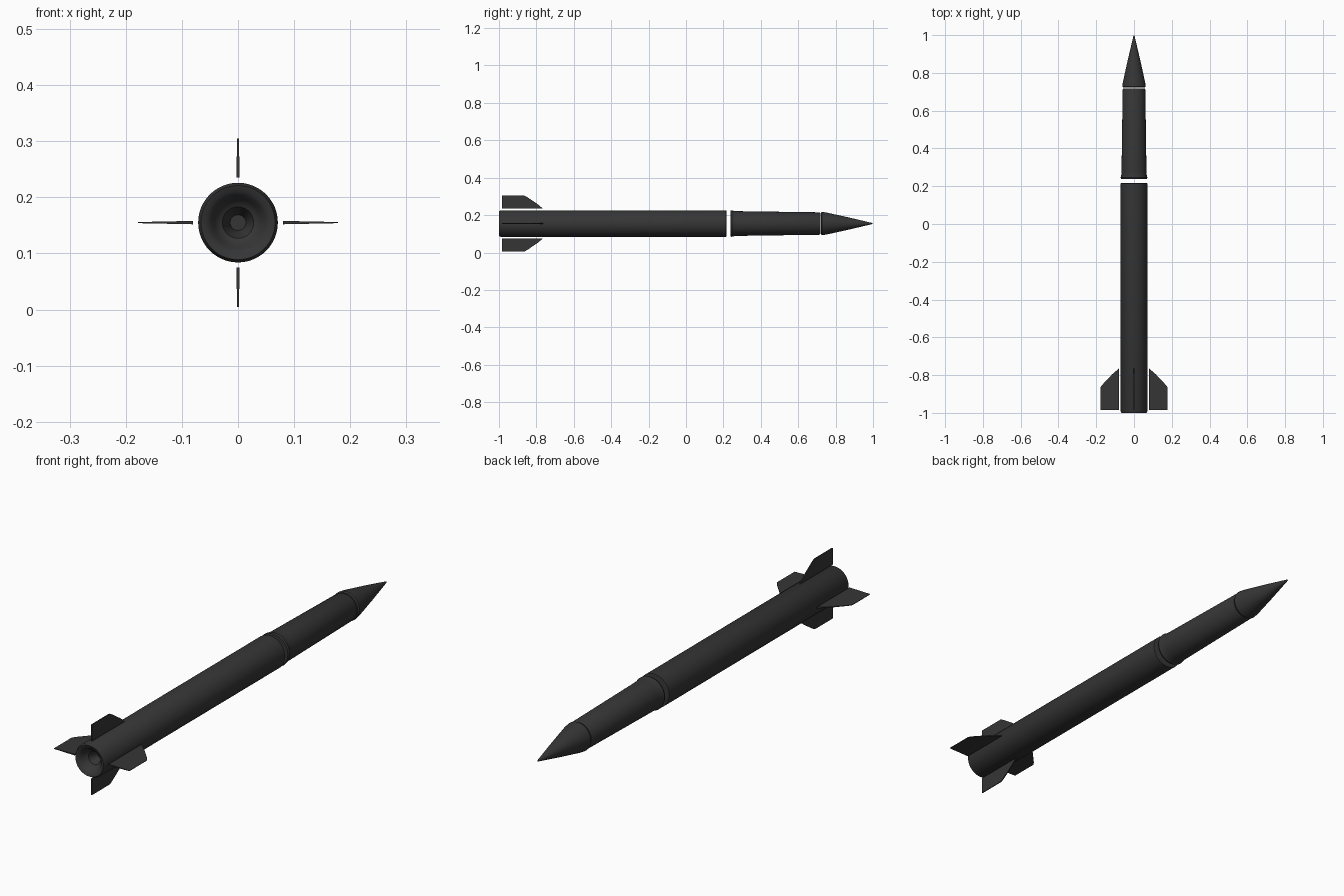
import bpy, bmesh, math
from mathutils import Matrix, Vector

cube = bpy.data.objects.get("Cube")
if cube:
    bpy.data.objects.remove(cube, do_unlink=True)

AXIS_Z = 0.155
SIDES = 48

dark_grey = bpy.data.materials.new("dark_grey")
dark_grey.use_nodes = True
colour = (0.036, 0.036, 0.036, 1)
dark_grey.diffuse_color = colour
dark_grey.node_tree.nodes["Principled BSDF"].inputs["Base Color"].default_value = colour


def finish(name, bm, angle):
    bmesh.ops.recalc_face_normals(bm, faces=bm.faces)
    mesh = bpy.data.meshes.new(name)
    bm.to_mesh(mesh)
    bm.free()
    mesh.materials.append(dark_grey)
    obj = bpy.data.objects.new(name, mesh)
    bpy.context.collection.objects.link(obj)
    bpy.ops.object.select_all(action="DESELECT")
    obj.select_set(True)
    bpy.context.view_layer.objects.active = obj
    bpy.ops.object.shade_smooth_by_angle(angle=math.radians(angle))
    return obj


def lathe(name, profile):
    """Spin (radius, y) points around the long axis."""
    bm = bmesh.new()
    verts = [bm.verts.new((r, y, AXIS_Z)) for r, y in profile]
    edges = [bm.edges.new(pair) for pair in zip(verts, verts[1:])]
    bmesh.ops.spin(bm, geom=verts + edges, cent=(0, 0, AXIS_Z), axis=(0, 1, 0),
                   angle=math.tau, steps=SIDES, use_merge=True)
    bmesh.ops.remove_doubles(bm, verts=bm.verts, dist=0.0002)
    return finish(name, bm, 35)


def fin(name, turn, root_half, tip_half):
    """Clipped fin, standing just off the hull, turned about the long axis."""
    outline = [(0.08, -0.985), (0.15, -0.985), (0.15, -0.865),
               (0.142, -0.85), (0.105, -0.795), (0.08, -0.765)]
    bm = bmesh.new()
    sides = []
    for s in (1, -1):
        ring = []
        for r, y in outline:
            half = root_half + (tip_half - root_half) * (r - 0.08) / 0.07
            ring.append(bm.verts.new((r, y, s * half)))
        sides.append(ring)
        bm.faces.new(ring)
    a, b = sides
    for i in range(len(outline)):
        j = (i + 1) % len(outline)
        bm.faces.new((a[i], a[j], b[j], b[i]))
    if abs(math.sin(turn)) < 0.5:
        # side fins reach further out
        for v in bm.verts:
            v.co.x = 0.08 + (v.co.x - 0.08) * 1.4
    bmesh.ops.transform(bm, verts=bm.verts,
                        matrix=Matrix.Translation(Vector((0, 0, AXIS_Z)))
                        @ Matrix.Rotation(turn, 4, "Y"))
    return finish(name, bm, 20)


# Long lower stage with the recessed engine nozzle in its tail
lathe("lower_stage", [
    (0, -0.925), (0.014, -0.925), (0.017, -0.94), (0.028, -0.965), (0.034, -0.968),
    (0.041, -0.975), (0.048, -0.99), (0.056, -0.997), (0.066, -1), (0.071, -0.99),
    (0.071, 0.215), (0.062, 0.217), (0, 0.217)])

# Upper stage, separated by a narrow gap, with a lip at its lower end
lathe("upper_stage", [
    (0, 0.238), (0.068, 0.238), (0.071, 0.245), (0.067, 0.26),
    (0.066, 0.28), (0.06, 0.712), (0.057, 0.718), (0, 0.718)])

# Slender nose cone
lathe("nose_cone", [
    (0, 0.722), (0.058, 0.722), (0.062, 0.728), (0.059, 0.75),
    (0.033, 0.868), (0.006, 0.983), (0.003, 0.996), (0, 1)])

# Four tail fins
fin("left_fin", 0, 0.003, 0.001)
fin("lower_fin", math.pi / 2, 0.0025, 0.002)
fin("right_fin", math.pi, 0.003, 0.001)
fin("upper_fin", -math.pi / 2, 0.0025, 0.002)
